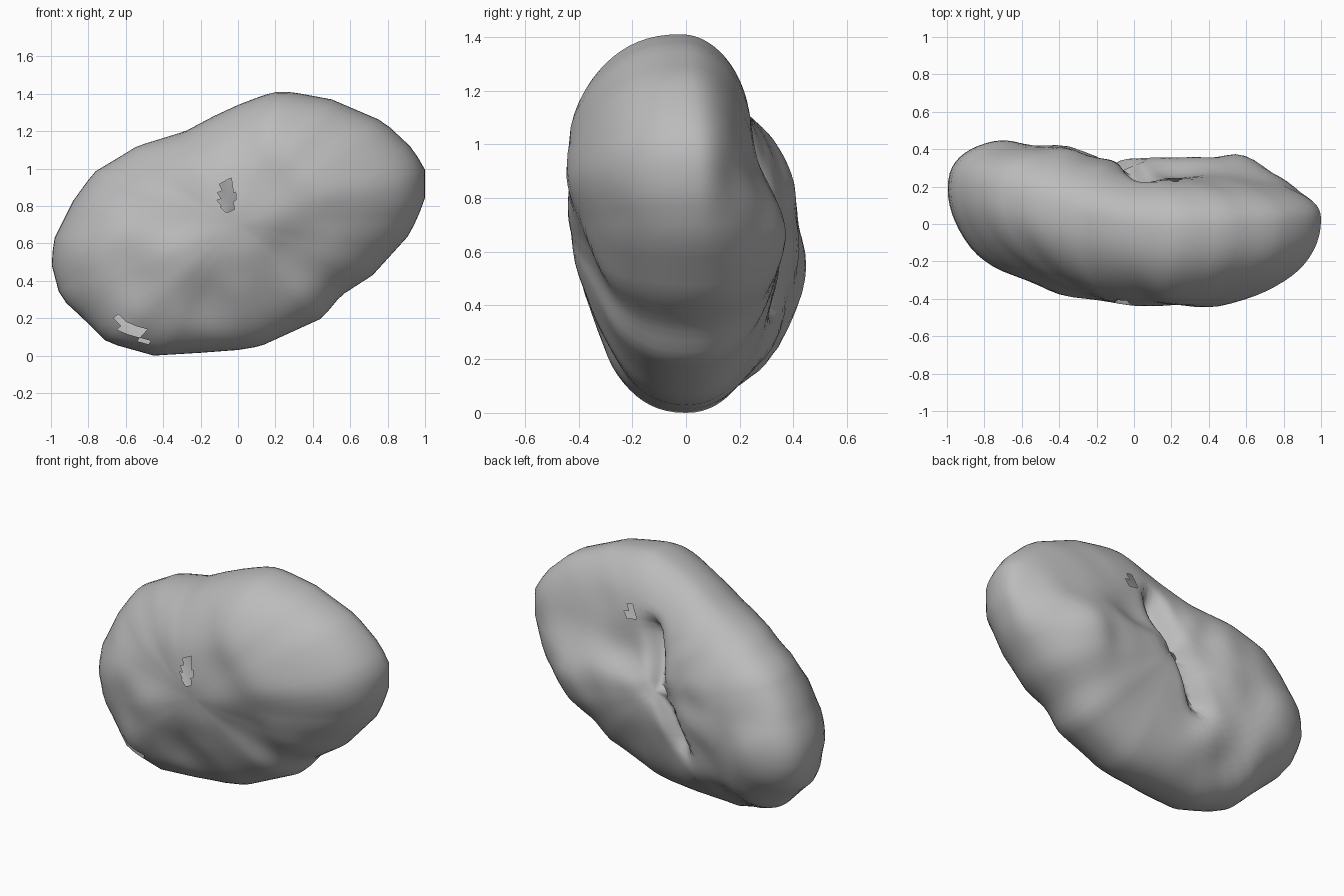
import bpy, bmesh, math
from mathutils import Vector
from mathutils.geometry import intersect_point_line

if "Cube" in bpy.data.objects:
    bpy.data.objects.remove(bpy.data.objects["Cube"])

SEG, RINGS = 88, 22
CX, CZ = 0.0, 0.70

# outline of the boulder in x, z
outline = [(-1, .5), (-.98, .63), (-.88, .83), (-.77, .98), (-.62, 1.07), (-.54, 1.12),
           (-.28, 1.2), (-.13, 1.28), (0, 1.34), (.13, 1.39), (.2, 1.41), (.28, 1.41),
           (.5, 1.37), (.78, 1.25), (.93, 1.11), (1, 1), (1, .83), (.92, .65), (.72, .43),
           (.55, .32), (.45, .2), (.12, .05), (0, .03), (-.2, .015), (-.45, 0), (-.7, .07),
           (-.83, .2), (-.95, .31)]

# surface bumps and hollows: x, z, y
front_pts = [(.1, .8, -.44), (.5, 1, -.41), (.75, .95, -.33), (.9, .9, -.23), (.3, 1.2, -.37),
             (-.4, .75, -.33), (-.38, .5, -.38), (-.42, .3, -.32), (-.75, .5, -.22),
             (-.6, .5, -.27), (-.85, .5, -.16), (-.6, .9, -.18), (-.78, .75, -.14),
             (0, .58, -.42), (0, .4, -.36), (-.15, .28, -.28), (.3, .5, -.32), (.15, .28, -.28),
             (.6, .6, -.31), (-.3, .1, -.22), (-.6, .2, -.24), (-.1, 1.1, -.33),
             (.8, .7, -.24), (.37, .25, -.2)]
back_pts = [(-.78, .55, .44), (-.4, .6, .43), (-.4, .85, .41), (-.65, .8, .4), (-.2, .95, .33),
            (-.7, .25, .33), (-.35, .28, .35), (-.4, .12, .2), (.06, .98, .23),
            (.05, 1.16, .22), (.4, 1.1, .23), (.35, 1.28, .17), (.7, 1, .21), (.9, .85, .15),
            (.15, .7, .36), (.35, .67, .36), (.6, .62, .36), (.2, .9, .24), (.1, .25, .25),
            (-.12, .35, .3), (.8, .75, .25), (-.17, .72, .35), (-.25, .5, .37),
            (-.06, 1.02, .27)]
crease = [Vector((.06, 1.04, 0)), Vector((-.03, .75, 0)), Vector((-.2, .42, 0))]


def rim_radius(a):
    """Distance from the centre to the outline along angle a."""
    dx, dz = math.cos(a), math.sin(a)
    for (x1, z1), (x2, z2) in zip(outline, outline[1:] + outline[:1]):
        ax, az, ex, ez = x1 - CX, z1 - CZ, x2 - x1, z2 - z1
        den = dx * ez - dz * ex
        if abs(den) < 1e-9:
            continue
        r = (ax * ez - az * ex) / den
        t = (ax * dz - az * dx) / den
        if r > 0 and -1e-6 <= t <= 1 + 1e-6:
            return r
    return .8


def rim_y(x, z):
    """The left end swings towards the back, except low down."""
    low = min(1, max(0, z / .4))
    return .03 * low + .16 * max(0, -x) ** 1.3 * low - .05 * max(0, z - 1) / .4


def profile(s):
    return max(0, 1 - s * s) ** .45


def depth_points(points):
    """Remove the rounding near the rim from each point."""
    out = []
    for x, z, y in points:
        s = min(.96, math.hypot(x - CX, z - CZ) / rim_radius(math.atan2(z - CZ, x - CX)))
        out.append((x, z, (y - rim_y(x, z) * s * s) / profile(s)))
    return out


depths = {-1: depth_points(front_pts), 1: depth_points(back_pts)}


def surface(a, s, side):
    r = rim_radius(a) * s
    x, z = CX + r * math.cos(a), CZ + r * math.sin(a)
    total = weight = 0
    for px, pz, d in depths[side]:
        w = 1 / ((x - px) ** 2 + (z - pz) ** 2 + .01) ** 2
        total += w * d
        weight += w
    y = rim_y(x, z) * s * s + profile(s) * total / weight
    if side > 0:  # fold down the back
        p, dist = Vector((x, z, 0)), 9
        for c1, c2 in zip(crease, crease[1:]):
            q, t = intersect_point_line(p, c1, c2)
            q = c1.lerp(c2, min(1, max(0, t)))
            dist = min(dist, (p - q).length)
        y -= .1 * math.exp(-(dist / .045) ** 2)
    return (x, y, z)


# rings from the front pole over the rim to the back pole
bm = bmesh.new()
poles = [bm.verts.new(surface(0, 0, -1)), bm.verts.new(surface(0, 0, 1))]
rings = []
for k in range(1, 2 * RINGS):
    phi = math.pi / 2 * k / RINGS
    side = -1 if k <= RINGS else 1
    rings.append([bm.verts.new(surface(2 * math.pi * i / SEG, math.sin(phi), side))
                  for i in range(SEG)])
for i in range(SEG):
    j = (i + 1) % SEG
    bm.faces.new((poles[0], rings[0][i], rings[0][j]))
    bm.faces.new((poles[1], rings[-1][j], rings[-1][i]))
    for a, b in zip(rings, rings[1:]):
        bm.faces.new((a[i], b[i], b[j], a[j]))
bmesh.ops.recalc_face_normals(bm, faces=bm.faces)
# soften the small ripples
for _ in range(2):
    bmesh.ops.smooth_vert(bm, verts=bm.verts, factor=.4,
                          use_axis_x=False, use_axis_y=True, use_axis_z=False)

# small chips broken through the shell: x, z, side, half width, half height, tilt
chips = [(-.06, .85, -1, .045, .085, 0), (-.57, .145, -1, .11, .035, -.7),
         (.22, 1.12, 1, .035, .035, 0)]
gone = []
for f in bm.faces:
    c = f.calc_center_median()
    for x, z, s, w, h, tilt in chips:
        dx, dz = c.x - x, c.z - z
        u = dx * math.cos(tilt) + dz * math.sin(tilt)
        v = dz * math.cos(tilt) - dx * math.sin(tilt)
        if c.y * s > 0 and (u / w) ** 2 + (v / h) ** 2 < 1:
            gone.append(f)
            break
bmesh.ops.delete(bm, geom=gone, context='FACES')

mesh = bpy.data.meshes.new("boulder")
bm.to_mesh(mesh)
bm.free()
boulder = bpy.data.objects.new("boulder", mesh)
bpy.context.collection.objects.link(boulder)

stone = bpy.data.materials.new("grey stone")
stone.diffuse_color = (.5, .5, .5, 1)
stone.use_nodes = True
stone.node_tree.nodes["Principled BSDF"].inputs["Base Color"].default_value = stone.diffuse_color
mesh.materials.append(stone)

bpy.context.view_layer.objects.active = boulder
boulder.select_set(True)
bpy.ops.object.shade_smooth_by_angle(angle=math.radians(50))
